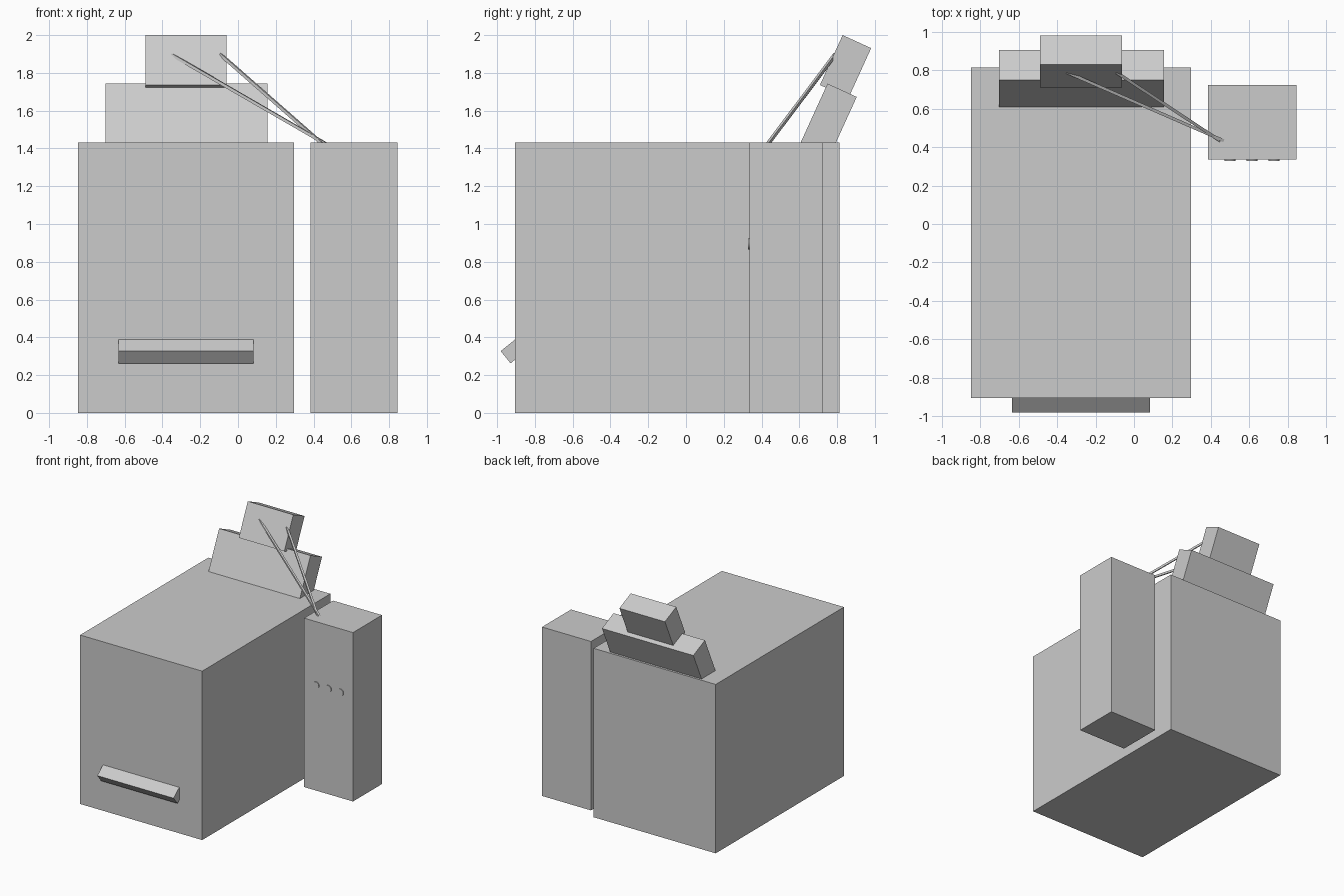
import bpy
from math import radians, sin, cos
from mathutils import Vector

if "Cube" in bpy.data.objects:
    bpy.data.objects.remove(bpy.data.objects["Cube"])


def box(name, size, centre):
    bpy.ops.mesh.primitive_cube_add(size=1, location=centre)
    ob = bpy.context.object
    ob.name = name
    ob.scale = size
    bpy.ops.object.transform_apply(location=False, rotation=False, scale=True)
    return ob


def upright(name, x, y, z):
    ranges = (x, y, z)
    return box(name, [b - a for a, b in ranges], [(a + b) / 2 for a, b in ranges])


def tilted(name, x, corner, angle, thick, length):
    # slab tipped about x, starting from its front lower corner (y, z)
    a = radians(angle)
    y = corner[0] + cos(a) * thick / 2 + sin(a) * length / 2
    z = corner[1] - sin(a) * thick / 2 + cos(a) * length / 2
    ob = box(name, (x[1] - x[0], thick, length), (sum(x) / 2, y, z))
    ob.rotation_euler.x = -a
    return ob


def rod(name, start, end, width, extra):
    # thin square rod whose ends are sunk into the parts it joins
    s, e = Vector(start), Vector(end)
    d = e - s
    ob = box(name, (width, width, d.length + 2 * extra), (s + e) / 2)
    ob.rotation_euler = d.to_track_quat('Z', 'Y').to_euler()
    return ob


# Main block and side cabinet
upright("main_block", (-0.848, 0.297), (-0.904, 0.813), (0, 1.432))
upright("side_cabinet", (0.385, 0.844), (0.335, 0.723), (0, 1.432))

# Leaning slabs on top and tilted bar at the front
tilted("lower_slab", (-0.702, 0.155), (0.575, 1.361), 24.5, 0.17, 0.42)
tilted("upper_slab", (-0.489, -0.062), (0.709, 1.736), 24.5, 0.166, 0.29)
tilted("front_bar", (-0.633, 0.082), (-0.981, 0.327), 51, 0.083, 0.18)

# Rods from the cabinet top to the upper slab
rod("long_rod", (0.455, 0.438, 1.43), (-0.32, 0.776, 1.878), 0.016, 0.04)
rod("short_rod", (0.44, 0.438, 1.43), (-0.073, 0.776, 1.88), 0.016, 0.03)

# Cabinet buttons
for i in range(3):
    bpy.ops.mesh.primitive_cylinder_add(
        vertices=32, radius=0.029, depth=0.03,
        location=(0.499 + i * 0.1145, 0.343, 0.895), rotation=(radians(90), 0, 0))
    bpy.context.object.name = f"button_{i + 1}"
    bpy.ops.object.shade_smooth_by_angle()
